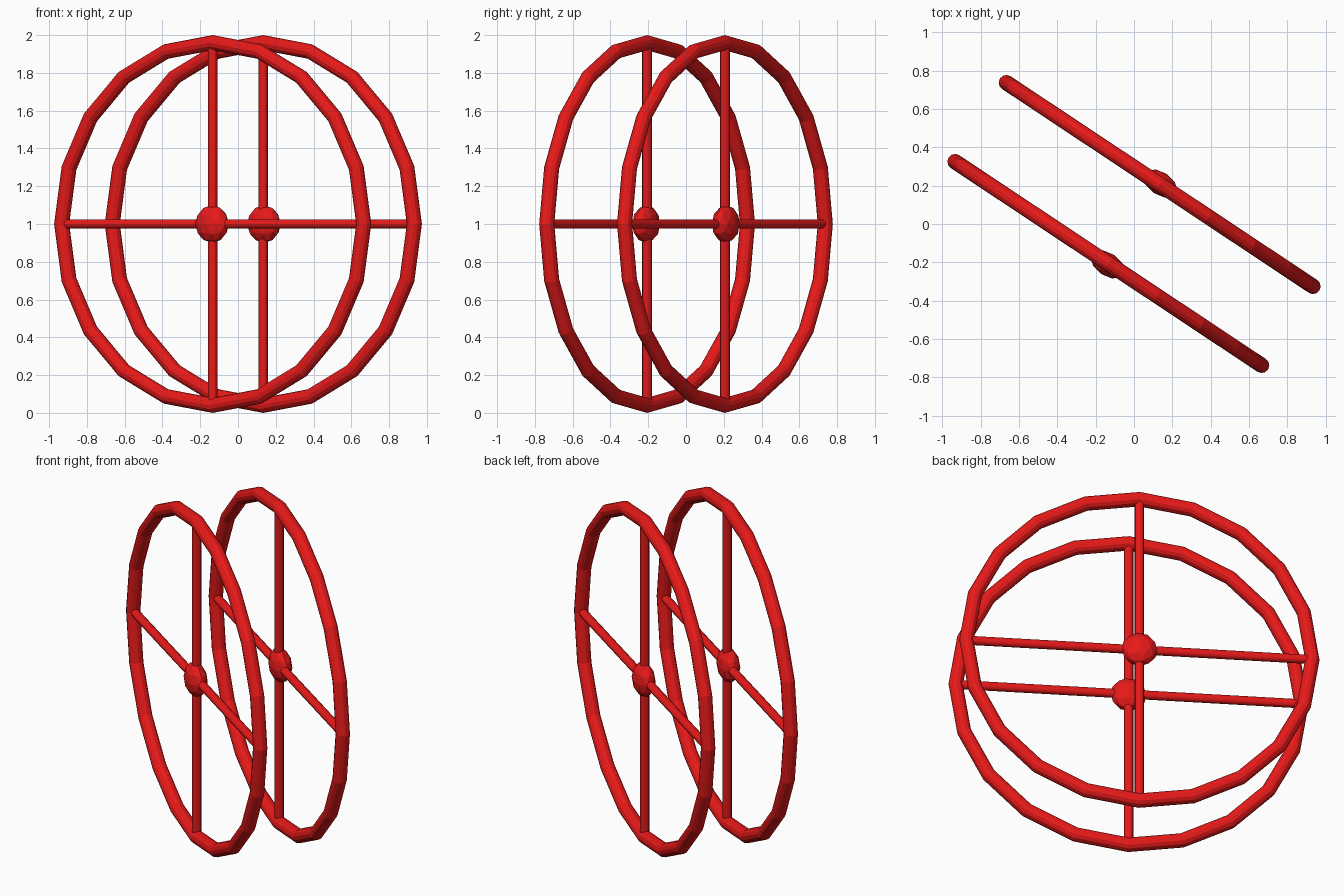
import bpy, math
from mathutils import Matrix

if "Cube" in bpy.data.objects:
    bpy.data.objects.remove(bpy.data.objects["Cube"])

R, TUBE = 0.96, 0.04
YAW = math.radians(-33.6)
red = bpy.data.materials.new("red")
red.diffuse_color = (0.8, 0.01, 0.01, 1)
red.use_nodes = True
red.node_tree.nodes["Principled BSDF"].inputs["Base Color"].default_value = red.diffuse_color


def finish(name, base, local):
    # place a part in the wheel's frame: wheel lies in its local XZ plane
    o = bpy.context.object
    o.name = name
    o.data.transform(local)
    o.matrix_world = base
    o.data.materials.append(red)
    return o


for side, s in (("back", 1), ("front", -1)):
    base = Matrix.Translation((0.134 * s, 0.206 * s, 1)) @ Matrix.Rotation(YAW, 4, 'Z')

    # rim
    bpy.ops.mesh.primitive_torus_add(major_radius=R, minor_radius=TUBE,
                                     major_segments=20, minor_segments=12)
    finish(side + "_rim", base, Matrix.Rotation(math.pi / 2, 4, 'X'))

    # crossed spokes
    for label, axis_rot, r in (("vertical", Matrix.Identity(4), 0.026),
                               ("horizontal", Matrix.Rotation(math.pi / 2, 4, 'Y'), 0.025)):
        bpy.ops.mesh.primitive_cylinder_add(vertices=12, radius=r, depth=2 * (R - 0.02))
        finish(f"{side}_{label}_spoke", base, axis_rot)
        bpy.ops.object.shade_smooth_by_angle()

    # flattened hub, slightly proud of the outer face
    bpy.ops.mesh.primitive_ico_sphere_add(subdivisions=2, radius=0.1)
    finish(side + "_hub", base,
           Matrix.Translation((0, 0.006 * s, 0)) @ Matrix.Diagonal((1, 0.6, 1, 1)))
